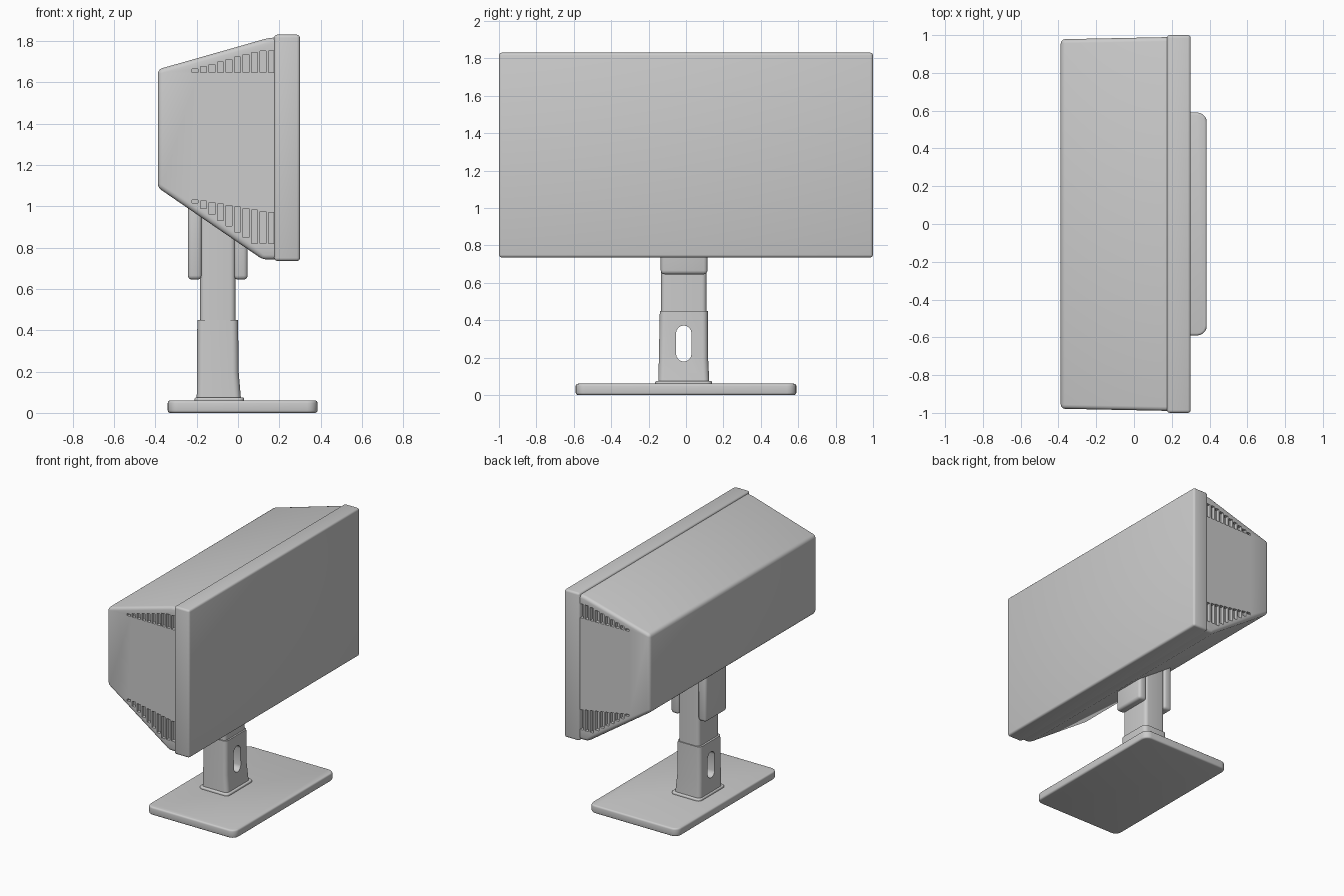
import bpy, bmesh, math

if "Cube" in bpy.data.objects:
    bpy.data.objects.remove(bpy.data.objects["Cube"])

grey = bpy.data.materials.new("light_grey")
grey.diffuse_color = (0.6, 0.6, 0.6, 1)
grey.use_nodes = True
grey.node_tree.nodes["Principled BSDF"].inputs["Base Color"].default_value = grey.diffuse_color


def finish(bm, name):
    bmesh.ops.recalc_face_normals(bm, faces=bm.faces[:])
    me = bpy.data.meshes.new(name)
    bm.to_mesh(me)
    bm.free()
    ob = bpy.data.objects.new(name, me)
    bpy.context.collection.objects.link(ob)
    me.materials.append(grey)
    return ob


def activate(ob):
    bpy.ops.object.select_all(action='DESELECT')
    ob.select_set(True)
    bpy.context.view_layer.objects.active = ob


def smooth(ob):
    activate(ob)
    bpy.ops.object.shade_smooth_by_angle(angle=math.radians(35))


def loft(name, rings, bevel=0.0, segments=3, upright=0.0):
    """Join point rings into a closed solid; 'upright' rounds vertical edges first."""
    bm = bmesh.new()
    loops = [[bm.verts.new(p) for p in ring] for ring in rings]
    n = len(loops[0])
    bm.faces.new(loops[0])
    bm.faces.new(loops[-1][::-1])
    for a, b in zip(loops, loops[1:]):
        for i in range(n):
            j = (i + 1) % n
            bm.faces.new((a[i], a[j], b[j], b[i]))
    bmesh.ops.recalc_face_normals(bm, faces=bm.faces[:])
    if upright:
        edges = [e for e in bm.edges
                 if abs(e.verts[0].co.z - e.verts[1].co.z) > 0.8 * e.calc_length()]
        bmesh.ops.bevel(bm, geom=edges, offset=upright, segments=5, profile=0.5, affect='EDGES')
    if bevel:
        edges = [e for e in bm.edges if e.calc_face_angle(0) > math.radians(30)]
        bmesh.ops.bevel(bm, geom=edges, offset=bevel, segments=segments, profile=0.5, affect='EDGES')
    return finish(bm, name)


def rect(x0, x1, y0, y1, z):
    return [(x0, y0, z), (x1, y0, z), (x1, y1, z), (x0, y1, z)]


def box(name, x, y, z, **kw):
    return loft(name, [rect(*x, *y, z[0]), rect(*x, *y, z[1])], **kw)


def cut(ob, cutter):
    mod = ob.modifiers.new("cut", 'BOOLEAN')
    mod.operation = 'DIFFERENCE'
    mod.solver = 'EXACT'
    mod.object = cutter
    activate(ob)
    bpy.ops.object.modifier_apply(modifier=mod.name)
    bpy.data.objects.remove(cutter)


# Stand foot
smooth(box("base_plate", (-0.34, 0.385), (-0.59, 0.59), (0, 0.06), upright=0.05, bevel=0.012))
smooth(box("neck_collar", (-0.21, 0.03), (-0.165, 0.14), (0.05, 0.075), upright=0.03, bevel=0.008))

# Lower neck sleeve with a cable slot
sleeve = loft("neck_sleeve", [rect(-0.2, 0.015, -0.148, 0.125, 0.06),
                              rect(-0.198, 0.003, -0.145, 0.118, 0.2),
                              rect(-0.197, 0.0, -0.14, 0.117, 0.45)], upright=0.03)
slot = []
for x in (-0.4, 0.3):
    ring = []
    for i in range(24):
        a = math.tau * (i + 0.5) / 24
        ring.append((x, -0.012 + 0.041 * math.cos(a),
                     0.275 + 0.041 * math.sin(a) + (0.055 if i < 12 else -0.055)))
    slot.append(ring)
cut(sleeve, loft("slot_cutter", slot))
smooth(sleeve)

# Upper neck and the two tilt brackets around it
smooth(box("neck_post", (-0.183, -0.012), (-0.133, 0.11), (0.44, 1.1), upright=0.025))
smooth(box("rear_bracket", (-0.243, -0.175), (-0.135, 0.115), (0.645, 1.1), bevel=0.02))
smooth(box("front_bracket", (-0.02, 0.047), (-0.135, 0.115), (0.645, 1.1), bevel=0.02))

# Monitor housing: side profile, slightly narrower toward the rear
profile = [(-0.388, 1.09), (-0.388, 1.662), (0.14, 1.812), (0.22, 1.822),
           (0.22, 0.742), (0.12, 0.742)]
rings = [[(x, s * (0.978 + 0.012 * (x + 0.388) / 0.6), z) for x, z in profile] for s in (-1, 1)]
housing = loft("monitor_housing", rings, bevel=0.022)

# Rows of vent slots sunk into both ends of the housing
bm = bmesh.new()
for s in (-1, 1):
    for i in range(10):
        x = 0.162 - 0.041 * i
        top = 1.662 + (x + 0.388) * 0.284 - 0.05
        low = 1.09 - (x + 0.388) * 0.685 + 0.05
        for z0, z1 in ((1.648, min(max(top, 1.662), 1.752)),
                       (max(low, 0.82), 1.03 - 0.17 * (x + 0.2))):
            if z1 - z0 < 0.01:
                continue
            v = bmesh.ops.create_cube(bm, size=1)["verts"]
            bmesh.ops.scale(bm, vec=(0.029, 0.08, z1 - z0), verts=v)
            bmesh.ops.translate(bm, vec=(x, s * 1.0, (z0 + z1) / 2), verts=v)
cut(housing, finish(bm, "vent_cutter"))
smooth(housing)

# Screen panel at the front of the housing
smooth(box("screen_panel", (0.175, 0.3), (-1, 1), (0.735, 1.83), bevel=0.015))
